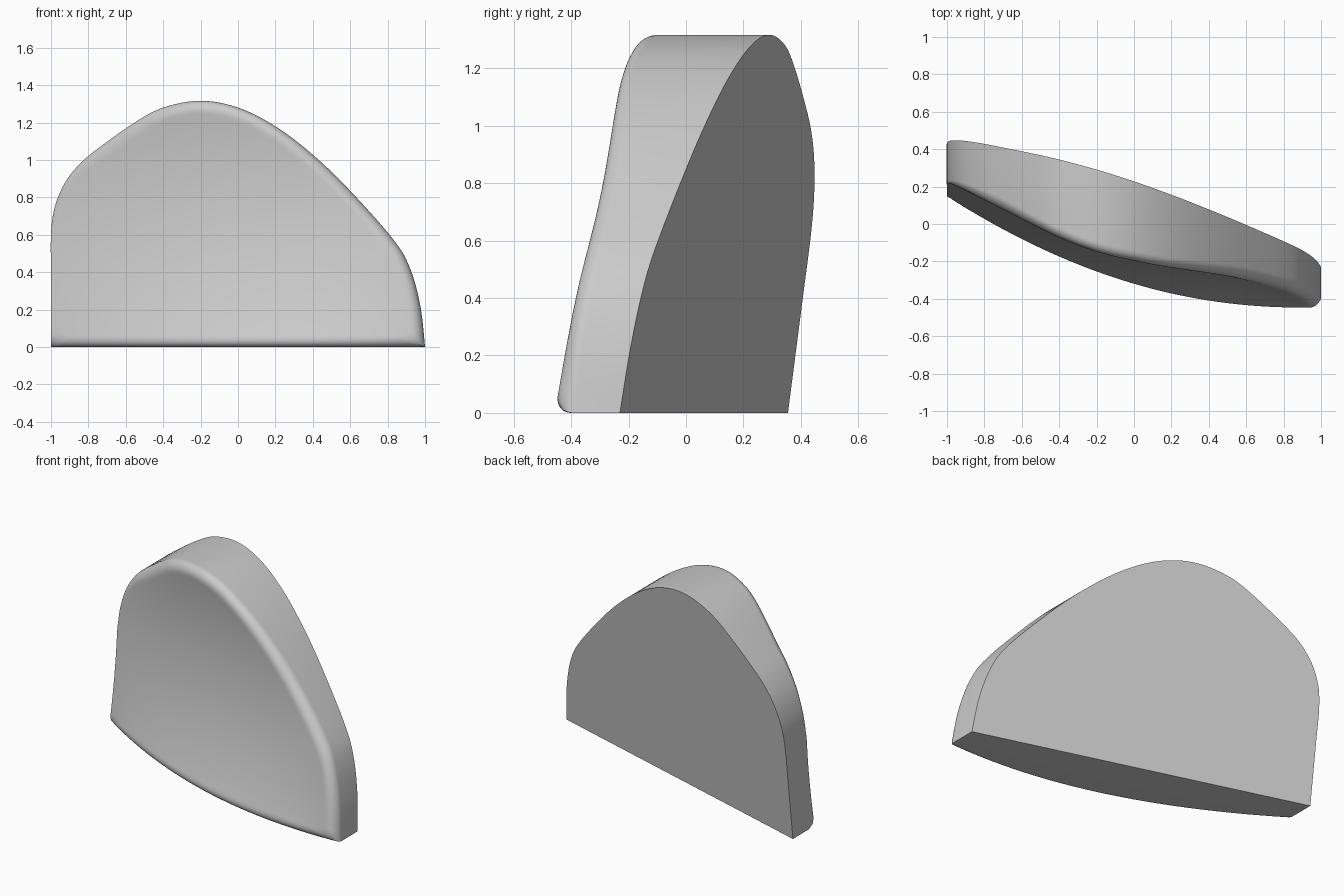
import bpy, bmesh, math

if "Cube" in bpy.data.objects:
    bpy.data.objects.remove(bpy.data.objects["Cube"])

# Front outline (x, z): arched edge from bottom left over the top to bottom right
ARCH = [(-1, 0), (-1, .2), (-1, .4), (-1, .6), (-.982, .74), (-.93, .87), (-.85, .975),
        (-.75, 1.06), (-.56, 1.195), (-.4, 1.28), (-.2, 1.316), (0, 1.28), (.2, 1.18),
        (.4, 1.028), (.6, .835), (.83, .575), (.92, .42), (.975, .22), (1, 0)]


def cubic(a, b, c, d, t):
    return .5 * (2*b + (c-a)*t + (2*a-5*b+4*c-d)*t*t + (3*b-a-3*c+d)*t**3)


def smooth_path(pts, steps):
    ext = [pts[0]] + pts + [pts[-1]]
    out = []
    for i in range(len(pts) - 1):
        q = ext[i:i + 4]
        for s in range(steps):
            out.append(tuple(cubic(*[p[k] for p in q], s / steps) for k in (0, 1)))
    return out + [pts[-1]]


# Front face: bowed across, leaning back, with a hollow that fades toward the ends
def front_y(x, z):
    bow = -.338 - .295 * x + .18 * x * x
    tilt = (.12 + .05 * min(x, 0)) * z
    fade = 1 - (abs(x) ** 3.3 if x > 0 else .5 * abs(x) ** 3)
    return bow + tilt + (.265 * z - .22 * z * z) * fade


def back_y(x, z):
    return .0625 - .2925 * x + .129 * z


arch = smooth_path(ARCH, 6)
base = [(1 - 2 * i / 40, 0) for i in range(1, 40)]
outline = arch + base
n = len(outline)


# Rounded rim: setback of the front face near the arch and the bottom edge
def drop(d, r):
    return 0 if d >= r else r - math.sqrt(max(0, r * r - (r - d) ** 2))


def rim(x, z):
    best = drop(max(z, 0), .06)
    for (ax, az), (bx, bz) in zip(arch, arch[1:]):
        k = min(1, max(0, ((ax + bx) / 2 + 1) / .3))
        r = .065 * math.sqrt(k)
        if r < .004:
            continue
        dx, dz = bx - ax, bz - az
        t = min(1, max(0, ((x-ax)*dx + (z-az)*dz) / (dx*dx + dz*dz)))
        best = max(best, drop(math.hypot(x - ax - t*dx, z - az - t*dz), r))
    return best


bm = bmesh.new()
CX, CZ, RINGS = -.1, .5, 34


def bridge(a, b):
    for i in range(n):
        j = (i + 1) % n
        bm.faces.new((a[i], a[j], b[j], b[i]))


# Flat slanted back and straight edge band
back = [bm.verts.new((x, back_y(x, z), z)) for x, z in outline]
bm.faces.new(back)
prev = back
# Curved front built from rings that shrink to the middle
for k in range(RINGS):
    s = 1 - (k / RINGS) ** 2
    ring = []
    for px, pz in outline:
        x, z = CX + s * (px - CX), CZ + s * (pz - CZ)
        ring.append(bm.verts.new((x, front_y(x, z) + rim(x, z), z)))
    bridge(prev, ring)
    prev = ring
tip = bm.verts.new((CX, front_y(CX, CZ), CZ))
for i in range(n):
    bm.faces.new((prev[i], prev[(i + 1) % n], tip))

bmesh.ops.recalc_face_normals(bm, faces=bm.faces)
mesh = bpy.data.meshes.new("curved_panel")
bm.to_mesh(mesh)
bm.free()
panel = bpy.data.objects.new("curved_panel", mesh)
bpy.context.collection.objects.link(panel)
bpy.context.view_layer.objects.active = panel
panel.select_set(True)
bpy.ops.object.shade_smooth_by_angle(angle=math.radians(35))
